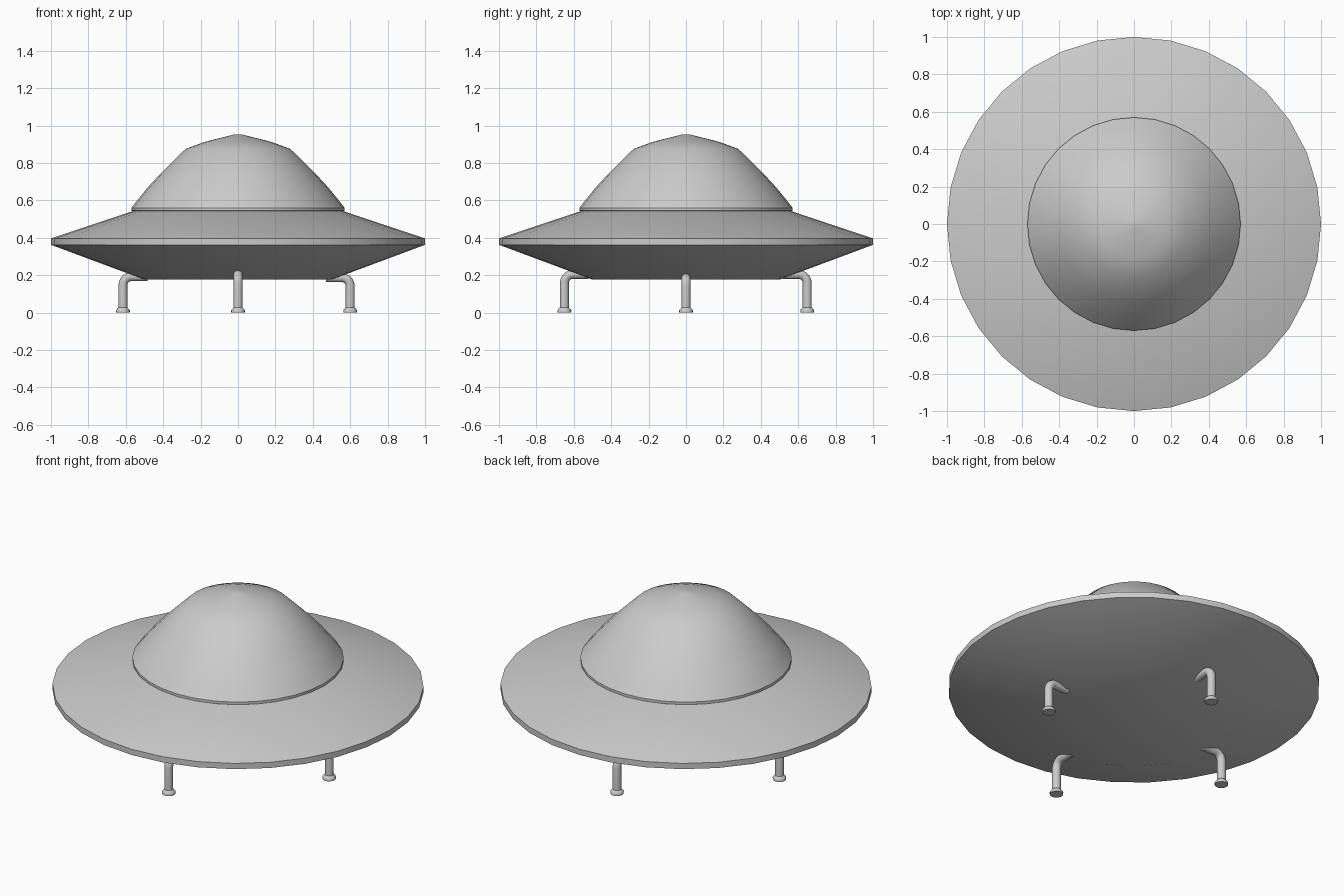
import bpy, bmesh
from math import sin, cos, pi, radians
from mathutils import Vector

if "Cube" in bpy.data.objects:
    bpy.data.objects.remove(bpy.data.objects["Cube"])


def finish(name, bm, angle):
    bmesh.ops.remove_doubles(bm, verts=bm.verts, dist=1e-5)
    bmesh.ops.recalc_face_normals(bm, faces=bm.faces)
    me = bpy.data.meshes.new(name)
    bm.to_mesh(me)
    bm.free()
    ob = bpy.data.objects.new(name, me)
    bpy.context.collection.objects.link(ob)
    bpy.ops.object.select_all(action='DESELECT')
    ob.select_set(True)
    bpy.context.view_layer.objects.active = ob
    bpy.ops.object.shade_smooth_by_angle(angle=radians(angle))
    return ob


def lathe(name, profile, n, angle=35):
    """Revolve (radius, z) points around the z axis."""
    bm = bmesh.new()
    vs = [bm.verts.new((r, 0, z)) for r, z in profile]
    es = [bm.edges.new(p) for p in zip(vs, vs[1:])]
    bmesh.ops.spin(bm, geom=vs + es, cent=(0, 0, 0), axis=(0, 0, 1),
                   angle=2 * pi, steps=n, use_merge=True)
    return finish(name, bm, angle)


def leg(name, direction, radius):
    """Tube with an inward elbow into the hull and a flared foot."""
    out = Vector((cos(direction), sin(direction), 0))
    side, up = Vector((-out.y, out.x, 0)), Vector((0, 0, 1))
    # stations: (offset outward, height, tilt inward, tube radius)
    top, bend, tube = 0.225 - 0.024 - 0.045 + (radius - 0.64) * 0.36, 0.045, 0.024
    st = [(0, 0, 0, 0.036), (0, 0.012, 0, 0.037), (0, 0.019, 0, 0.032),
          (0, 0.027, 0, tube)]
    for i in range(6):
        a = i / 5 * pi / 2
        st.append((-bend * (1 - cos(a)), top + bend * sin(a), a, tube))
    st.append((-0.13, top + bend, pi / 2, tube))
    bm = bmesh.new()
    rings = []
    for o, z, a, r in st:
        c = out * (radius + o) + up * z
        u = out * cos(a) + up * sin(a)
        rings.append([bm.verts.new(c + r * (u * cos(t) + side * sin(t)))
                      for t in (2 * pi * k / 16 for k in range(16))])
    for p, q in zip(rings, rings[1:]):
        for k in range(16):
            j = (k + 1) % 16
            bm.faces.new((p[k], p[j], q[j], q[k]))
    bm.faces.new(rings[0])
    bm.faces.new(rings[-1])
    return finish(name, bm, 40)


# Saucer hull: flat belly, sloping underside, thin rim, conical top
lathe("saucer_hull", [(0, 0.178), (0.505, 0.178), (1.0, 0.362), (1.0, 0.396),
                      (0.56, 0.543), (0, 0.56)], 32)

# Dome with a small lip at its base
lathe("dome", [(0.55, 0.535), (0.57, 0.545), (0.57, 0.56), (0.535, 0.605),
               (0.48, 0.672), (0.415, 0.742), (0.28, 0.875), (0.18, 0.912),
               (0.025, 0.951), (0, 0.952)], 32)

# Four landing legs
for name, d, r in (("right_leg", 0, 0.60), ("back_leg", pi / 2, 0.648),
                   ("left_leg", pi, 0.615), ("front_leg", -pi / 2, 0.65)):
    leg(name, d, r)
